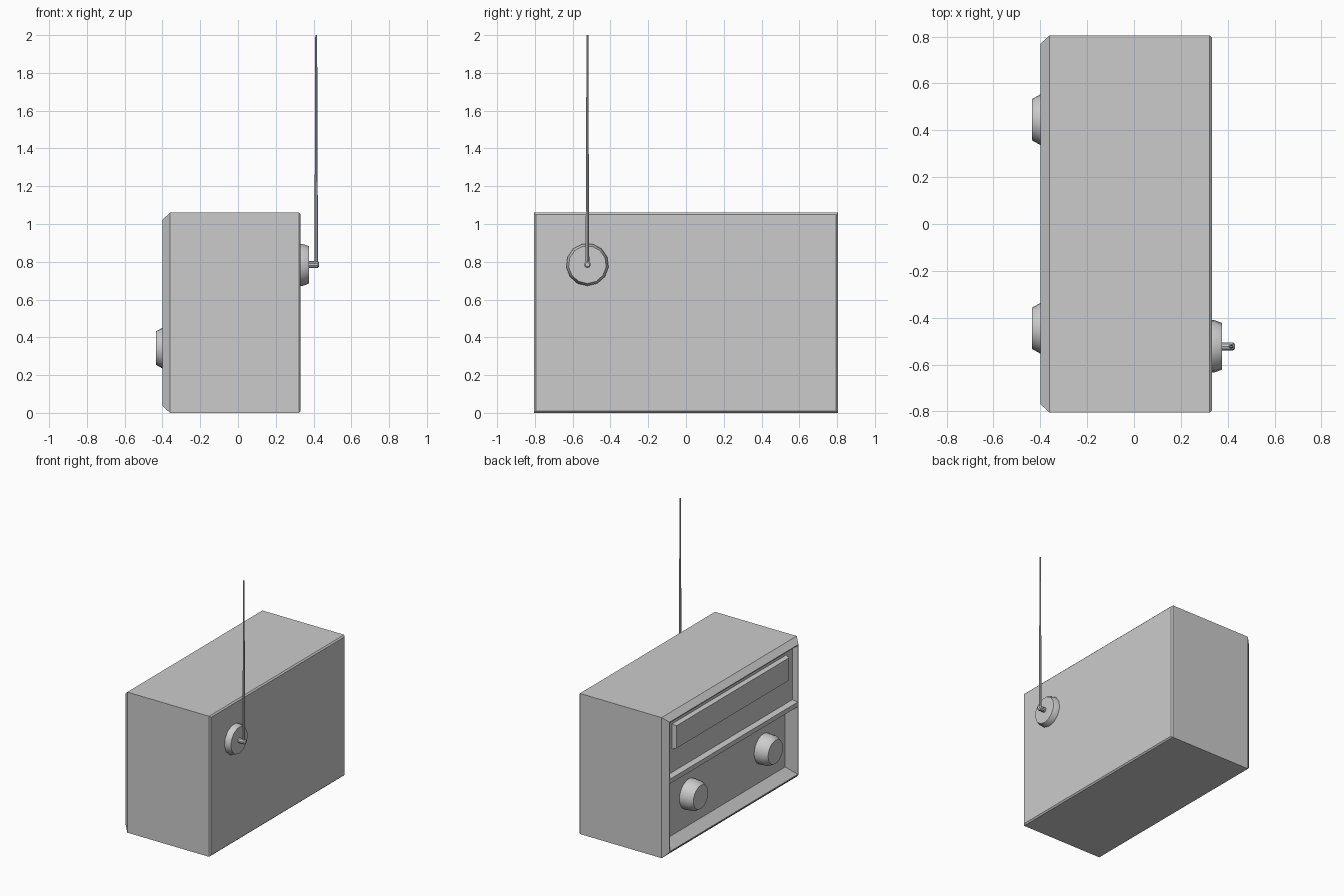
import bpy, bmesh, math
from mathutils import Matrix

cube = bpy.data.objects.get("Cube")
if cube:
    bpy.data.objects.remove(cube, do_unlink=True)

grey = bpy.data.materials.new("plain grey")
grey.use_nodes = True
grey.diffuse_color = (0.6, 0.6, 0.6, 1)
grey.node_tree.nodes["Principled BSDF"].inputs["Base Color"].default_value = (0.6, 0.6, 0.6, 1)


def finish(name, bm, smooth=False):
    mesh = bpy.data.meshes.new(name)
    bm.to_mesh(mesh)
    bm.free()
    mesh.materials.append(grey)
    ob = bpy.data.objects.new(name, mesh)
    bpy.context.collection.objects.link(ob)
    if smooth:
        bpy.ops.object.select_all(action='DESELECT')
        ob.select_set(True)
        bpy.context.view_layer.objects.active = ob
        bpy.ops.object.shade_smooth_by_angle(angle=math.radians(35))
    return ob


def rect_loft(name, rings, cap_start=False, cap_end=False):
    """Join rectangles given as (x, half width in y, bottom z, top z)."""
    bm = bmesh.new()
    loops = [[bm.verts.new((x, sy * w, z)) for sy, z in
              ((-1, lo), (1, lo), (1, hi), (-1, hi))] for x, w, lo, hi in rings]
    for a, b in zip(loops, loops[1:]):
        for i in range(4):
            j = (i + 1) % 4
            bm.faces.new((a[i], b[i], b[j], a[j]))
    if cap_start:
        bm.faces.new(loops[0])
    if cap_end:
        bm.faces.new(loops[-1][::-1])
    return finish(name, bm)


def lathe(name, profile, sides, centre, axis="X"):
    """Closed turned solid; profile is (distance along axis, radius)."""
    bm = bmesh.new()
    loops = [[bm.verts.new((r * math.cos(math.tau * i / sides),
                            r * math.sin(math.tau * i / sides), t))
              for i in range(sides)] for t, r in profile]
    for a, b in zip(loops, loops[1:]):
        for i in range(sides):
            j = (i + 1) % sides
            bm.faces.new((a[i], a[j], b[j], b[i]))
    bm.faces.new(loops[0][::-1])
    bm.faces.new(loops[-1])
    turn = Matrix.Rotation(math.pi / 2, 4, 'Y') if axis == "X" else Matrix()
    bm.transform(Matrix.Translation(centre) @ turn)
    bmesh.ops.recalc_face_normals(bm, faces=bm.faces)
    return finish(name, bm, True)


# Case: small bevel at the back, wide chamfer around the dial side
W, H = 0.805, 1.06
RIM_X, RIM_W, RIM_LO, RIM_HI = -0.4, 0.762, 0.045, 1.015
SPLIT_LO, SPLIT_HI = 0.555, 0.59
rect_loft("case", [
    (0.332, W - 0.01, 0.01, H - 0.01),
    (0.322, W, 0, H),
    (-0.36, W, 0, H),
    (RIM_X, W - 0.037, 0.038, H - 0.038),
    (RIM_X, RIM_W, RIM_LO, RIM_HI)], cap_start=True)

# Recessed panels and the bar between them
rect_loft("upper_panel", [
    (RIM_X, RIM_W, SPLIT_HI, RIM_HI),
    (-0.36, RIM_W - 0.01, SPLIT_HI + 0.01, RIM_HI - 0.01)], cap_end=True)
rect_loft("lower_panel", [
    (RIM_X, RIM_W, RIM_LO, SPLIT_LO),
    (-0.335, RIM_W - 0.06, RIM_LO + 0.06, SPLIT_LO - 0.02)], cap_end=True)
rect_loft("divider_bar", [
    (-0.37, RIM_W, SPLIT_LO, SPLIT_HI),
    (RIM_X, RIM_W, SPLIT_LO, SPLIT_HI)], cap_end=True)

# Raised tuning window
rect_loft("tuning_window", [
    (-0.36, 0.68, 0.775, 0.965),
    (-0.39, 0.67, 0.785, 0.955)], cap_end=True)

# Knobs
for side, y in (("left", -0.445), ("right", 0.445)):
    lathe(side + "_knob", [(-0.435, 0.088), (-0.4, 0.108), (-0.33, 0.112)],
          24, (0, y, 0.343))

# Aerial with its mount
AY, AZ = -0.522, 0.785
lathe("aerial_mount", [(0.325, 0.113), (0.345, 0.112), (0.376, 0.1)], 13, (0, AY, AZ))
lathe("aerial_pivot", [(0.37, 0.018), (0.423, 0.018), (0.43, 0.011)], 10, (0, AY, AZ))
lathe("aerial_rod", [(AZ, 0.01), (1.4, 0.007), (2.0, 0.005)], 8, (0.414, AY, 0), "Z")
